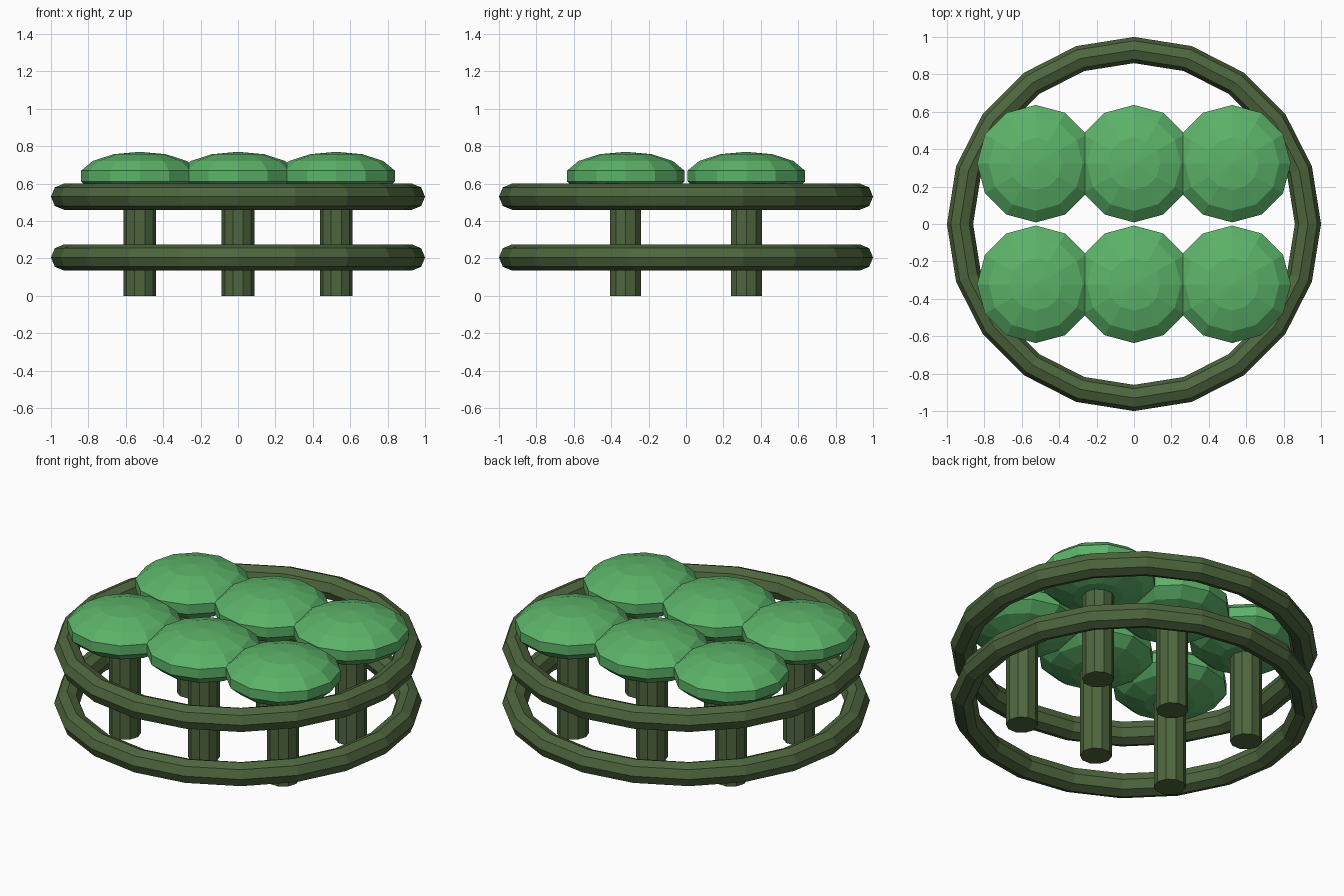
import bpy, bmesh, math
from mathutils import Matrix

if "Cube" in bpy.data.objects:
    bpy.data.objects.remove(bpy.data.objects["Cube"])


def material(name, rgb):
    m = bpy.data.materials.new(name)
    m.diffuse_color = (*rgb, 1)
    m.use_nodes = True
    m.node_tree.nodes["Principled BSDF"].inputs["Base Color"].default_value = m.diffuse_color
    return m


stem_green = material("dark olive", (0.076, 0.133, 0.048))
leaf_green = material("leaf green", (0.107, 0.448, 0.14))


def finish(name, bm, mat):
    bmesh.ops.recalc_face_normals(bm, faces=bm.faces)
    me = bpy.data.meshes.new(name)
    bm.to_mesh(me)
    bm.free()
    me.materials.append(mat)
    bpy.context.collection.objects.link(bpy.data.objects.new(name, me))


def ring(name, z, major=0.93, minor=0.07, n=20, m=8):
    bm = bmesh.new()
    loops = []
    for i in range(n):
        a = math.tau * i / n
        loop = []
        for j in range(m):
            b = math.tau * j / m
            r = major + minor * math.cos(b)
            loop.append(bm.verts.new((r * math.cos(a), r * math.sin(a), z + minor * math.sin(b))))
        loops.append(loop)
    for i in range(n):
        p, q = loops[i], loops[(i + 1) % n]
        for j in range(m):
            k = (j + 1) % m
            bm.faces.new((p[j], q[j], q[k], p[k]))
    finish(name, bm, stem_green)


# Two hoops
ring("lower_hoop", 0.205)
ring("upper_hoop", 0.53)

# Six posts, each topped by a flattened cap
for row, y in (("front", -0.3225), ("back", 0.3225)):
    for col, x in (("left", -0.525), ("middle", 0), ("right", 0.525)):
        bm = bmesh.new()
        bmesh.ops.create_cone(bm, cap_ends=True, segments=10, radius1=0.0875, radius2=0.0875, depth=0.6,
                              matrix=Matrix.Translation((x, y, 0.3)) @ Matrix.Rotation(math.pi / 2, 4, 'Z'))
        finish(f"{row}_{col}_post", bm, stem_green)
        bm = bmesh.new()
        bmesh.ops.create_uvsphere(bm, u_segments=12, v_segments=7, radius=1,
                                  matrix=Matrix.Translation((x, y, 0.64)) @ Matrix.Diagonal((0.322, 0.322, 0.13, 1)))
        finish(f"{row}_{col}_cap", bm, leaf_green)
